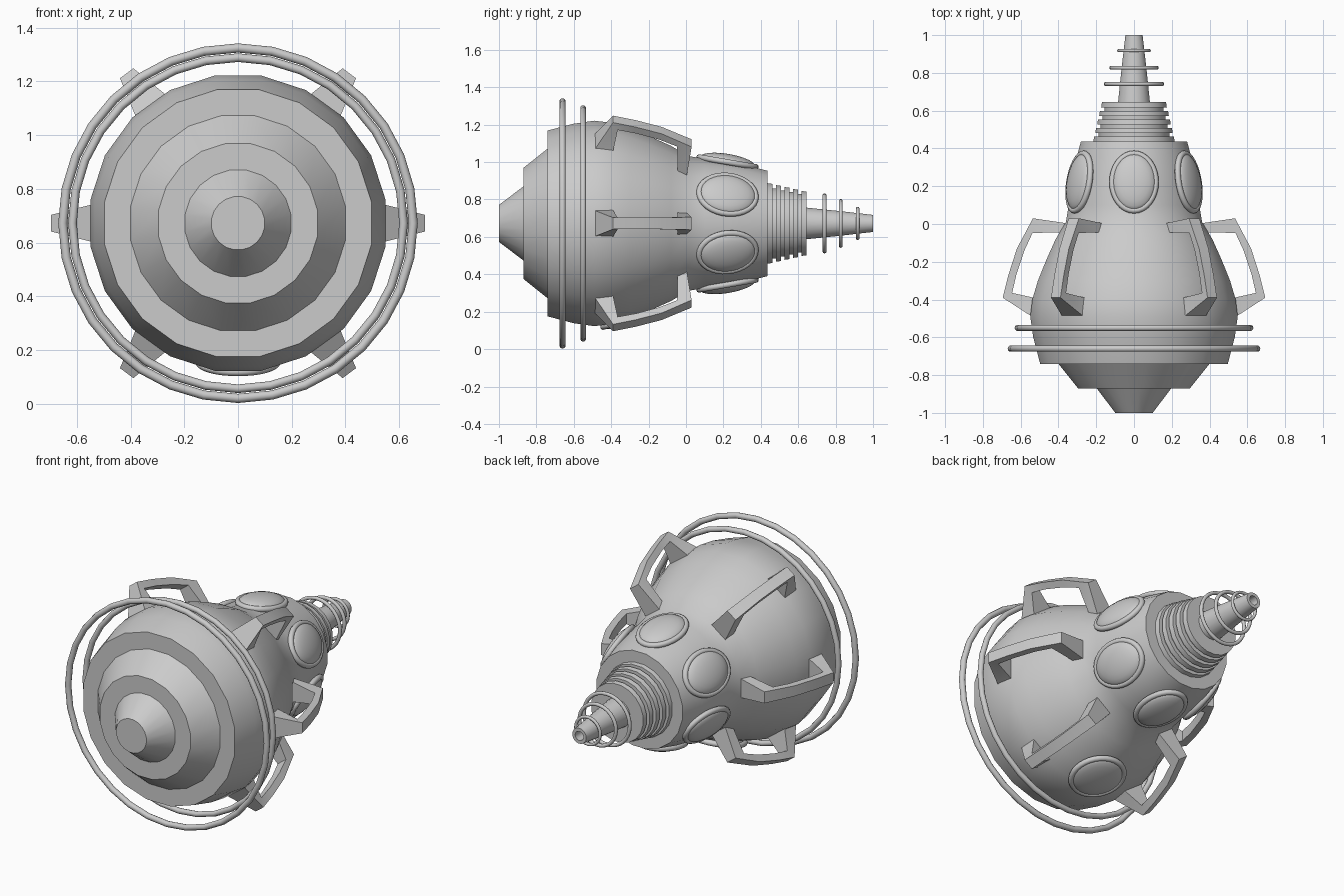
import bpy, bmesh, math
from mathutils import Matrix, Vector

if "Cube" in bpy.data.objects:
    bpy.data.objects.remove(bpy.data.objects["Cube"])

CZ = 0.672  # height of the long axis


def finish(name, bm, angle=32):
    bmesh.ops.recalc_face_normals(bm, faces=bm.faces)
    me = bpy.data.meshes.new(name)
    bm.to_mesh(me)
    bm.free()
    ob = bpy.data.objects.new(name, me)
    bpy.context.collection.objects.link(ob)
    bpy.ops.object.select_all(action='DESELECT')
    ob.select_set(True)
    bpy.context.view_layer.objects.active = ob
    bpy.ops.object.shade_smooth_by_angle(angle=math.radians(angle))
    return ob


def lathe(name, profile, n=20):
    """Revolve (radius, y) points around the long axis and cap both ends."""
    bm = bmesh.new()
    rings = []
    for r, y in profile:
        ring = []
        for i in range(n):
            a = 2 * math.pi * (i + 0.5) / n
            ring.append(bm.verts.new((r * math.cos(a), y, CZ + r * math.sin(a))))
        rings.append(ring)
    for p, q in zip(rings, rings[1:]):
        for i in range(n):
            j = (i + 1) % n
            bm.faces.new((p[i], p[j], q[j], q[i]))
    bm.faces.new(rings[0])
    bm.faces.new(rings[-1])
    return finish(name, bm)


def add_torus(bm, mat, a, b, minor, n=32, m=10):
    """Elliptical ring in the local xy plane."""
    g = []
    for i in range(n):
        t = 2 * math.pi * i / n
        out = Vector((b * math.cos(t), a * math.sin(t), 0)).normalized()
        c = Vector((a * math.cos(t), b * math.sin(t), 0))
        row = []
        for k in range(m):
            s = 2 * math.pi * k / m
            p = c + out * minor * math.cos(s) + Vector((0, 0, minor * math.sin(s)))
            row.append(bm.verts.new(mat @ p))
        g.append(row)
    for i in range(n):
        for k in range(m):
            i2, k2 = (i + 1) % n, (k + 1) % m
            bm.faces.new((g[i][k], g[i2][k], g[i2][k2], g[i][k2]))


def hoop(name, y, radius, minor, n=32):
    bm = bmesh.new()
    mat = Matrix.Translation((0, y, CZ)) @ Matrix.Rotation(math.pi / 2, 4, 'X')
    add_torus(bm, mat, radius, radius, minor, n)
    finish(name, bm, 60)


def porthole(name, deg, y, r, tilt, a, b, minor, bulge):
    """Domed pane with a rounded frame, lying on the hull."""
    t = math.radians(deg)
    rad, ax = Vector((math.cos(t), 0, math.sin(t))), Vector((0, 1, 0))
    ly = ax * math.cos(tilt) - rad * math.sin(tilt)
    lz = rad * math.cos(tilt) + ax * math.sin(tilt)
    lx = ly.cross(lz)
    mat = Matrix((lx, ly, lz)).transposed().to_4x4()
    mat.translation = rad * r + Vector((0, y, CZ))
    bm = bmesh.new()
    add_torus(bm, mat, a, b, minor)
    finish(name + "_frame", bm, 60)
    bm = bmesh.new()
    bmesh.ops.create_uvsphere(bm, u_segments=32, v_segments=12, radius=1,
                              matrix=mat @ Matrix.Diagonal((a, b, bulge, 1)))
    finish(name + "_pane", bm, 60)


def fin(name, deg):
    """Tapered handle-like arch: outer (r, y), inner (r, y), half thickness."""
    stations = [((.33, .0), (.38, -.045), .06),
                ((.535, .03), (.537, -.047), .034),
                ((.62, -.13), (.58, -.14), .031),
                ((.665, -.27), (.622, -.265), .031),
                ((.695, -.39), (.645, -.365), .031),
                ((.51, -.51), (.51, -.395), .078)]
    t = math.radians(deg)
    rad = Vector((math.cos(t), 0, math.sin(t)))
    tan = Vector((-math.sin(t), 0, math.cos(t)))
    bm = bmesh.new()
    rows = []
    for o, i, h in stations:
        rows.append([bm.verts.new(rad * p[0] + tan * s * h + Vector((0, p[1], CZ)))
                     for p, s in ((o, -1), (o, 1), (i, 1), (i, -1))])
    for p, q in zip(rows, rows[1:]):
        for k in range(4):
            j = (k + 1) % 4
            bm.faces.new((p[k], p[j], q[j], q[k]))
    bm.faces.new(rows[0])
    bm.faces.new(rows[-1])
    finish(name, bm, 25)


# stepped nose, pear-shaped hull and shoulder
lathe("hull", [(.1, -1), (.2, -.87), (.3, -.87), (.405, -.74), (.503, -.74),
               (.54, -.6), (.556, -.49), (.545, -.4), (.515, -.3), (.47, -.19),
               (.42, -.08), (.365, .01), (.35, .1), (.338, .2), (.32, .3),
               (.285, .437), (.15, .437)])

# ribbed collar
ribs = []
for i in range(5):
    r, y = .218 - .0105 * i, .435 + .0455 * i
    ribs += [(r, y), (r - .004, y + .028)]
    if i < 4:
        ribs += [(r - .028, y + .028), (r - .028, y + .0455)]
lathe("ribbed_collar", ribs)

# hollow-tipped spike
lathe("spike", [(.088, .62), (.066, .83), (.046, 1), (.027, 1), (.027, .93)])

# floating hoops around hull and spike
for i, (y, r, m) in enumerate([(-.66, .652, .017), (-.55, .616, .016),
                               (.741, .15, .0105), (.827, .12, .0105), (.918, .08, .009)]):
    hoop(f"hoop_{i + 1}", y, r, m)

# portholes around the shoulder, and one hatch under the belly
for i, deg in enumerate((28, 90, 152, 208, 270, 332)):
    porthole(f"porthole_{i + 1}", deg, .222, .328, .17, .115, .153, .016, .044)
porthole("belly_hatch", 270, -.305, .515, .27, .143, .143, .016, .035)

# six arched fins
for i, deg in enumerate((0, 53.4, 126.6, 180, 233.4, 306.6)):
    fin(f"fin_{i + 1}", deg)
